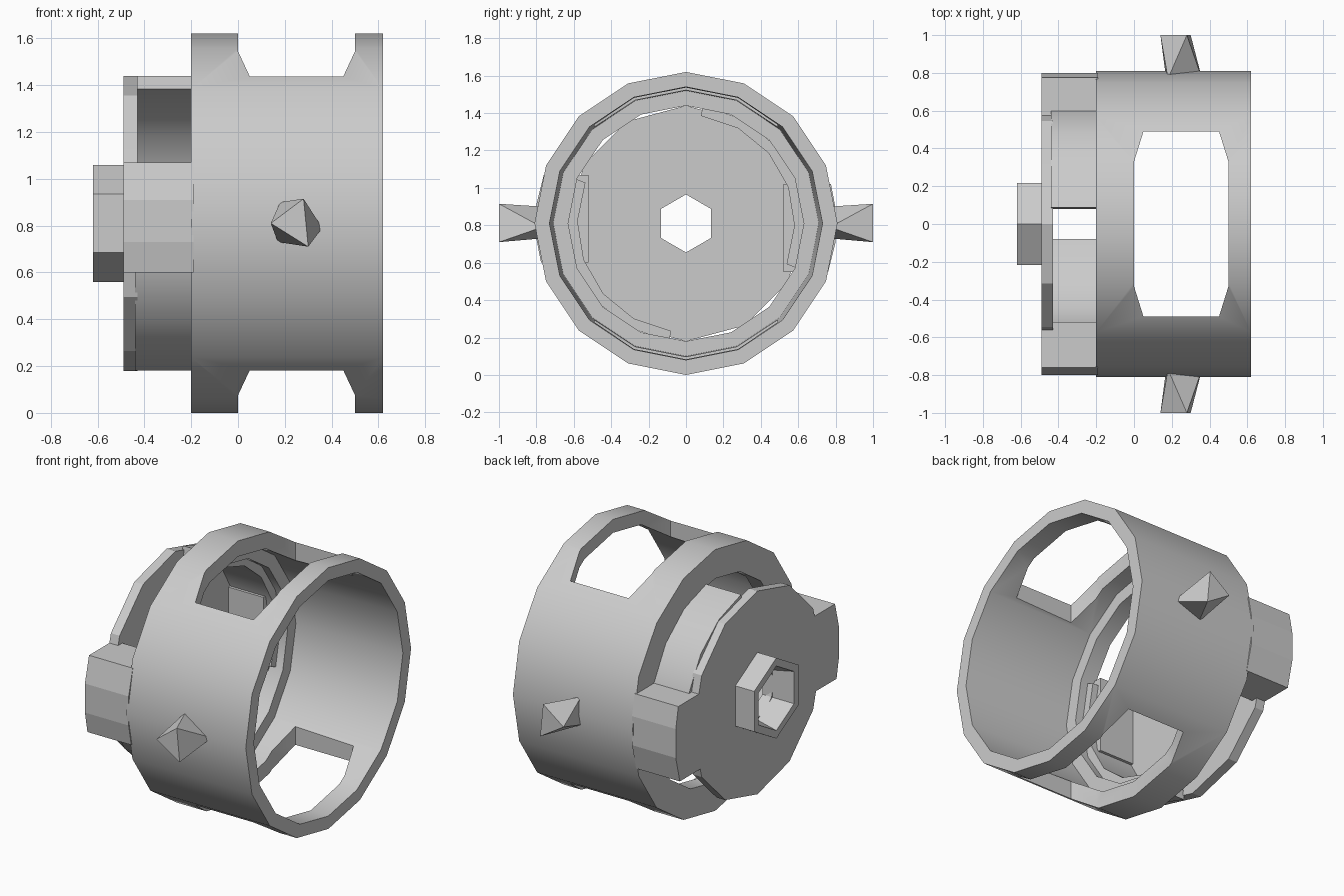
import bpy, bmesh
from math import radians, sin, cos
from mathutils import Vector

cube = bpy.data.objects.get("Cube")
if cube:
    bpy.data.objects.remove(cube, do_unlink=True)

CZ = 0.81  # height of the housing axis, which runs along x

grey = bpy.data.materials.new("light grey")
grey.use_nodes = True
grey.diffuse_color = (0.6, 0.6, 0.6, 1)
grey.node_tree.nodes["Principled BSDF"].inputs["Base Color"].default_value = (0.6, 0.6, 0.6, 1)


def finish(name, bm):
    bmesh.ops.recalc_face_normals(bm, faces=bm.faces)
    mesh = bpy.data.meshes.new(name)
    bm.to_mesh(mesh)
    bm.free()
    mesh.materials.append(grey)
    ob = bpy.data.objects.new(name, mesh)
    bpy.context.collection.objects.link(ob)
    return ob


def activate(ob):
    bpy.ops.object.select_all(action='DESELECT')
    ob.select_set(True)
    bpy.context.view_layer.objects.active = ob


def smooth(ob):
    activate(ob)
    bpy.ops.object.shade_smooth_by_angle(angle=radians(35))


def lathe(name, profile, steps, start=0, end=360):
    """Sweep a closed (x, radius) profile round the axis; angle 0 is +y."""
    bm = bmesh.new()
    full = end - start == 360
    rings = []
    for i in range(steps if full else steps + 1):
        a = radians(start + (end - start) * i / steps)
        rings.append([bm.verts.new((x, r * cos(a), CZ + r * sin(a))) for x, r in profile])
    n = len(profile)
    for i in range(steps):
        a, b = rings[i], rings[(i + 1) % len(rings)]
        for j in range(n):
            k = (j + 1) % n
            bm.faces.new((a[j], a[k], b[k], b[j]))
    if not full:
        bm.faces.new(rings[0])
        bm.faces.new(rings[-1])
    return finish(name, bm)


def loft(name, loop_a, loop_b):
    """Solid between two matching loops of points."""
    bm = bmesh.new()
    a = [bm.verts.new(p) for p in loop_a]
    b = [bm.verts.new(p) for p in loop_b]
    for i in range(len(a)):
        k = (i + 1) % len(a)
        bm.faces.new((a[i], a[k], b[k], b[i]))
    bm.faces.new(a)
    bm.faces.new(b)
    return finish(name, bm)


# Main ring, open at +x, with an inner lip at the hub end
ring = lathe("main_ring", [(-0.2, 0.81), (0.62, 0.81), (0.62, 0.73),
                           (-0.1, 0.71), (-0.1, 0.63), (-0.2, 0.63)], 16)

# Windows through the top and bottom of the ring
outline = [(0, -0.33), (0.05, -0.49), (0.45, -0.49), (0.5, -0.33),
           (0.5, 0.33), (0.45, 0.49), (0.05, 0.49), (0, 0.33)]
cutter = loft("window_cutter", [(x, y, -0.3) for x, y in outline],
              [(x, y, 2) for x, y in outline])
cutter.hide_render = True
cut = ring.modifiers.new("windows", 'BOOLEAN')
cut.operation = 'DIFFERENCE'
cut.solver = 'EXACT'
cut.object = cutter
activate(ring)
bpy.ops.object.modifier_apply(modifier=cut.name)
bpy.data.objects.remove(cutter, do_unlink=True)
smooth(ring)

# End plate and central boss with a flared bore
lathe("end_plate", [(-0.49, 0.16), (-0.49, 0.63), (-0.43, 0.63), (-0.43, 0.16)], 12)
lathe("centre_boss", [(-0.62, 0.25), (-0.43, 0.25), (-0.43, 0.155), (-0.62, 0.2)], 6, 30, 390)

# Hub walls and locking tabs, repeated half a turn apart; gaps leave the slots
tab = [(0.52, -0.26), (0.76, -0.26), (0.8, -0.1), (0.8, 0.08), (0.775, 0.21), (0.52, 0.21)]
for side, turn, s in (("back", 0, 1), ("front", 180, -1)):
    smooth(lathe(side + "_hub_wall", [(-0.44, 0.635), (-0.15, 0.635), (-0.15, 0.58), (-0.44, 0.58)],
                 5, turn - 22, turn + 82))
    loft(side + "_locking_tab", *[[(x, s * y, CZ + s * z) for y, z in tab] for x in (-0.49, -0.19)])

# Twisted three-sided pegs on both sides
base = [(0.18, 0.9), (0.36, 0.79), (0.17, 0.73)]
tip = [(0.28, 0.915), (0.3, 0.71), (0.14, 0.81)]
for side, s in (("front", -1), ("back", 1)):
    bm = bmesh.new()
    b = [bm.verts.new((x, s * 0.77, z)) for x, z in base]
    t = [bm.verts.new((x, s, z)) for x, z in tip]
    for i in range(3):
        k = (i + 1) % 3
        bm.faces.new((b[i], b[k], t[i]))
        bm.faces.new((t[i], b[k], t[k]))
    bm.faces.new(b)
    bm.faces.new(t)
    finish(side + "_peg", bm)
